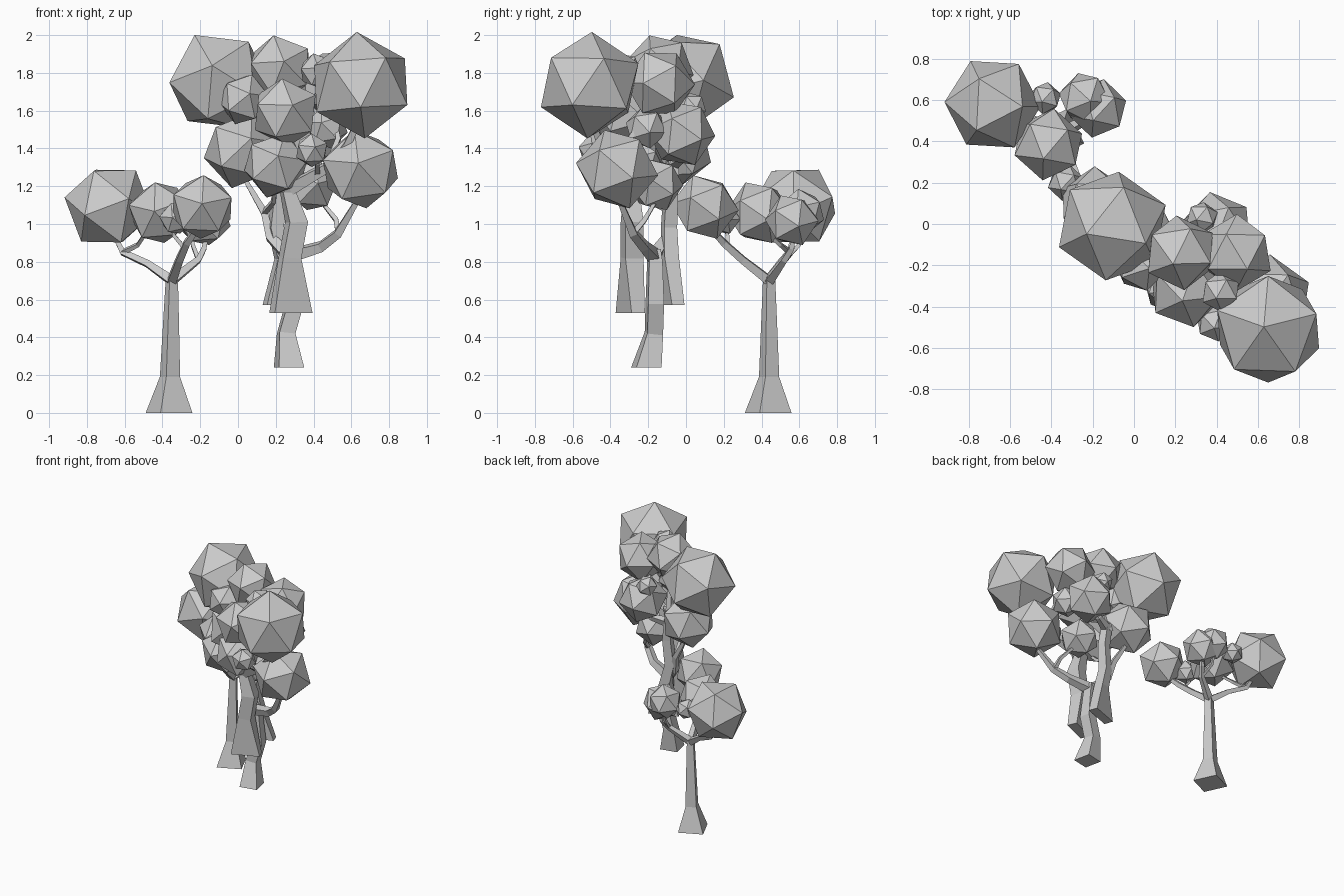
import bpy, bmesh, math, random
from mathutils import Vector, Matrix

random.seed(4)
GREY = bpy.data.materials.new("plain grey")
GREY.diffuse_color = (0.6, 0.6, 0.6, 1)


def finish(name, bm):
    bmesh.ops.recalc_face_normals(bm, faces=bm.faces)
    me = bpy.data.meshes.new(name)
    bm.to_mesh(me)
    bm.free()
    me.materials.append(GREY)
    bpy.context.collection.objects.link(bpy.data.objects.new(name, me))


def frame(a, b):
    """Right-handed axes from a main direction and a second direction."""
    a = Vector(a).normalized()
    c = a.cross(Vector(b)).normalized()
    return Matrix((a, c.cross(a), c)).transposed()


def leaves(name, balls):
    """Icosahedron clumps: (x, y, z, radius[, corner direction, next corner])."""
    for i, (x, y, z, r, *aim) in enumerate(balls):
        bm = bmesh.new()
        bmesh.ops.create_icosphere(bm, subdivisions=1, radius=r)
        bm.verts.ensure_lookup_table()
        v = bm.verts[0]
        n = v.link_edges[0].other_vert(v)
        if not aim:
            aim = [(random.uniform(-.3, .3), -1, random.uniform(0, .4)),
                   (random.uniform(-.4, .4), 0, 1)]
        rot = frame(*aim) @ frame(v.co, n.co).transposed()
        bmesh.ops.transform(bm, matrix=Matrix.Translation((x, y, z)) @ rot.to_4x4(), verts=bm.verts)
        finish(f"{name}_{i + 1}", bm)


def limb(name, pts, twist=45, foot=None):
    """Four-sided tapering limb through (x, y, z, radius) points.
    foot = (half length, half width, angle) makes the first ring a level rectangle."""
    bm = bmesh.new()
    up, rings = Vector((0, 0, 1)), []
    for i, p in enumerate(pts):
        a, b = Vector(pts[max(i - 1, 0)][:3]), Vector(pts[min(i + 1, len(pts) - 1)][:3])
        q = up.rotation_difference(b - a)
        ring = []
        for k in range(4):
            t = math.radians(twist + 90 * k)
            o = q @ Vector((p[3] * math.cos(t), p[3] * math.sin(t), 0))
            if i == 0 and foot:
                t = math.radians(45 + 90 * k)
                o = Vector((foot[0] * math.copysign(1, math.cos(t)),
                            foot[1] * math.copysign(1, math.sin(t)), 0))
                o.rotate(Matrix.Rotation(math.radians(foot[2]), 3, 'Z'))
            ring.append(bm.verts.new(Vector(p[:3]) + o))
        rings.append(ring)
    for r0, r1 in zip(rings, rings[1:]):
        for k in range(4):
            bm.faces.new((r0[k], r0[(k + 1) % 4], r1[(k + 1) % 4], r1[k]))
    bm.faces.new(rings[0][::-1])
    bm.faces.new(rings[-1])
    finish(name, bm)


def branches(name, paths):
    for i, p in enumerate(paths):
        limb(f"{name}_{i + 1}", p)


# Small tree standing apart
limb("small_trunk", [(-.365, .435, 0, .13), (-.36, .44, .19, .057),
                     (-.355, .44, .45, .046), (-.35, .44, .72, .034)], 70, (.093, .093, 25))
branches("small_branch", [
    [(-.35, .44, .70, .033), (-.48, .50, .79, .024), (-.61, .55, .85, .022), (-.66, .57, .95, .015)],
    [(-.61, .55, .85, .018), (-.53, .50, .89, .014), (-.49, .43, .95, .012)],
    [(-.35, .44, .70, .033), (-.31, .30, .81, .027), (-.27, .20, .90, .024), (-.2, .11, 1.0, .016)],
    [(-.29, .22, .88, .016), (-.34, .22, .94, .013), (-.35, .2, 1.0, .01)],
    [(-.35, .44, .70, .033), (-.21, .52, .81, .022), (-.18, .56, .87, .019), (-.16, .57, .97, .012)],
    [(-.21, .52, .81, .016), (-.24, .6, .89, .014), (-.24, .63, .98, .01)],
])
leaves("small_leaf_clump", [
    (-.685, .58, 1.095, .238, (-.13, -.2, -.05), (.135, -.2, .05)),
    (-.19, .10, 1.09, .18, (0, -1, .1), (.05, 0, 1)),
    (-.415, .385, 1.06, .176), (-.175, .56, 1.02, .145), (-.24, .61, 1.06, .13),
    (-.43, .61, 1.05, .08), (-.33, .20, 1.03, .09),
])

# Three trunks of the tall cluster, ending at different heights
limb("low_trunk", [(.27, -.21, .24, .113), (.255, -.17, .42, .06), (.30, -.165, .58, .06),
                   (.28, -.165, .80, .05), (.27, -.17, .86, .045)], 55, (.068, .068, 12))
limb("front_trunk", [(.28, -.295, .53, .17), (.275, -.285, .82, .07), (.31, -.285, 1.01, .07),
                     (.265, -.29, 1.17, .05), (.31, -.31, 1.24, .04)], 60, (.108, .038, 23))
limb("back_trunk", [(.25, -.08, .57, .18), (.24, -.085, .82, .055), (.20, -.09, .98, .05),
                    (.22, -.08, 1.18, .045), (.2, -.07, 1.35, .04)], 60, (.115, .035, 20))
branches("low_branch", [
    [(.27, -.17, .83, .045), (.44, -.22, .88, .034), (.53, -.28, .95, .03), (.63, -.35, 1.12, .018)],
    [(.53, -.28, .95, .02), (.52, -.22, 1.02, .017), (.44, -.16, 1.12, .012)],
    [(.27, -.17, .83, .045), (.17, -.10, .93, .032), (.14, -.07, 1.06, .026), (.04, -.05, 1.23, .016)],
    [(.14, -.07, 1.06, .02), (.19, -.2, 1.12, .016), (.2, -.3, 1.22, .012)],
])
branches("upper_branch", [
    [(.28, -.30, 1.19, .045), (.47, -.37, 1.30, .034), (.58, -.45, 1.42, .028), (.64, -.5, 1.55, .02)],
    [(.47, -.37, 1.30, .02), (.53, -.3, 1.45, .018), (.5, -.18, 1.62, .014)],
    [(.42, -.36, 1.27, .02), (.42, -.44, 1.32, .015), (.39, -.48, 1.37, .012)],
    [(.28, -.30, 1.19, .04), (.22, -.31, 1.35, .03), (.25, -.33, 1.5, .02)],
    [(.2, -.07, 1.32, .04), (.05, -.03, 1.45, .03), (-.06, -.01, 1.6, .02)],
    [(.2, -.07, 1.32, .04), (.32, -.02, 1.35, .025), (.4, -.02, 1.42, .018)],
    [(.2, -.07, 1.32, .035), (.22, -.12, 1.55, .025), (.23, -.15, 1.75, .018)],
])
leaves("tall_leaf_clump", [
    (-.105, -.01, 1.755, .278, (-.03, -.25, .08), (-.12, -.08, .24)),
    (.65, -.51, 1.735, .283, (0, -.91, -.41), (.4, -.83, .35)),
    (.648, -.365, 1.29, .22, (-.05, -1, .15), (-.03, -.1, .19)),
    (.02, -.06, 1.39, .208), (.40, -.025, 1.48, .183), (.20, -.275, 1.31, .18),
    (.39, -.16, 1.21, .15), (.225, -.14, 1.825, .185), (.495, -.14, 1.745, .188),
    (.25, -.32, 1.59, .188), (.03, -.19, 1.66, .14), (.39, -.48, 1.39, .092),
    (.42, -.33, 1.81, .1), (.33, .03, 1.62, .08), (.47, -.21, 1.51, .115),
])
